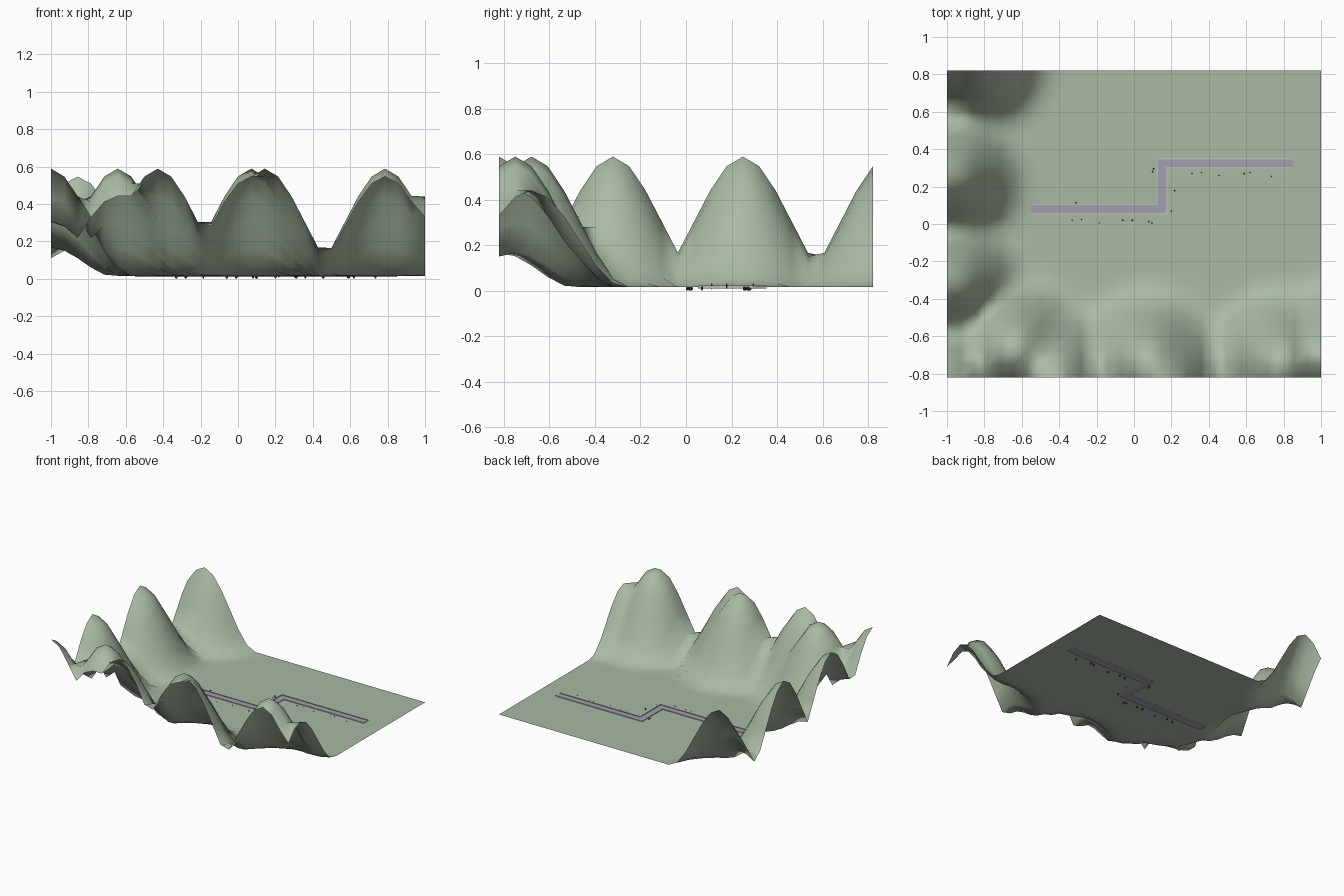
import bpy, bmesh, math, random
from mathutils import Vector, Matrix

if "Cube" in bpy.data.objects:
    bpy.data.objects.remove(bpy.data.objects["Cube"])

random.seed(4)
NX, NY, STEP = 28, 23, 2 / 28
GROUND, PEAK, RADIUS = 0.016, 0.573, 0.43


def material(name, rgb):
    m = bpy.data.materials.new(name)
    m.diffuse_color = (*rgb, 1)
    m.use_nodes = True
    m.node_tree.nodes["Principled BSDF"].inputs["Base Color"].default_value = m.diffuse_color
    return m


def add_object(name, bm, mat):
    mesh = bpy.data.meshes.new(name)
    bm.to_mesh(mesh)
    bm.free()
    mesh.materials.append(mat)
    ob = bpy.data.objects.new(name, mesh)
    bpy.context.collection.objects.link(ob)
    return ob


grass = material("grass", (0.40, 0.49, 0.37))
stone = material("path_stone", (0.36, 0.35, 0.43))
kerb = material("kerb_stone", (0.50, 0.52, 0.48))
dark = material("dark_rock", (0.06, 0.07, 0.06))

# Hill centres along the left and front edges
HILLS = [(-0.857, 0.893), (-1, 0.25), (-1, -0.321), (-1, -0.821),
         (-0.643, -0.679), (-0.429, -0.821), (0.071, -0.75),
         (0.143, -0.821), (0.786, -0.75), (1.143, -0.679)]


def height(x, y):
    d = min(math.hypot(x - hx, y - hy) for hx, hy in HILLS)
    t = max(0.0, 1 - d / RADIUS)
    return GROUND + PEAK * t * t * (3 - 2 * t)


# Terrain sheet: coarse grid raised by smooth falloff hills
bm = bmesh.new()
rows = []
for j in range(NY + 1):
    y = (j - NY / 2) * STEP
    rows.append([bm.verts.new(((i - NX / 2) * STEP, y, height((i - NX / 2) * STEP, y)))
                 for i in range(NX + 1)])
for j in range(NY):
    for i in range(NX):
        f = bm.faces.new((rows[j][i], rows[j][i + 1], rows[j + 1][i + 1], rows[j + 1][i]))
        f.smooth = True
add_object("terrain", bm, grass)


# Path and kerbs: mitred ribbons following a Z-shaped centre line
LINE = [Vector(p) for p in ((-0.55, 0.08), (0.15, 0.08), (0.15, 0.325), (0.85, 0.325))]


def offset_line(o):
    pts = []
    for k, p in enumerate(LINE):
        dirs = []
        if k > 0:
            dirs.append((p - LINE[k - 1]).normalized())
        if k < len(LINE) - 1:
            dirs.append((LINE[k + 1] - p).normalized())
        shift = sum((Vector((-d.y, d.x)) for d in dirs), Vector((0, 0)))
        pts.append(p + shift * o)
    return pts


def ribbon(name, o1, o2, z1, z2, mat):
    bm = bmesh.new()
    a, b = offset_line(o1), offset_line(o2)
    rings = [[bm.verts.new((p.x, p.y, z)) for p, z in ((u, z1), (v, z1), (v, z2), (u, z2))]
             for u, v in zip(a, b)]
    for r, s in zip(rings, rings[1:]):
        for k in range(4):
            n = (k + 1) % 4
            bm.faces.new((r[k], r[n], s[n], s[k]))
    bm.faces.new(rings[0])
    bm.faces.new(rings[-1][::-1])
    bmesh.ops.recalc_face_normals(bm, faces=bm.faces)
    return add_object(name, bm, mat)


ribbon("path", -0.021, 0.021, 0.010, 0.019, stone)
ribbon("left_kerb", 0.021, 0.028, 0.010, 0.022, kerb)
ribbon("right_kerb", -0.028, -0.021, 0.010, 0.022, kerb)

# Small rocks scattered beside the path, sunk into the ground
ROCKS = [(-0.33, 0.02), (-0.28, 0.025), (-0.185, 0.005), (-0.06, 0.02), (-0.01, 0.02),
         (0.08, 0.012), (0.096, 0.005), (0.2, 0.07), (0.1, 0.28), (0.31, 0.27),
         (0.36, 0.275), (0.455, 0.26), (0.59, 0.27), (0.62, 0.275), (0.735, 0.255)]
bm = bmesh.new()
for x, y in ROCKS:
    r = random.uniform(0.006, 0.010)
    m = (Matrix.Translation((x, y, 0.0095)) @ Matrix.Rotation(random.uniform(0, 3), 4, 'Z')
         @ Matrix.Diagonal((r, r * 0.75, 0.0095, 1)))
    bmesh.ops.create_icosphere(bm, subdivisions=1, radius=1, matrix=m)
add_object("rocks", bm, dark)

# Pebbles right against the kerb
bm = bmesh.new()
for x, y in [(-0.31, 0.113), (0.105, 0.295), (0.218, 0.178)]:
    m = Matrix.Translation((x, y, 0.02)) @ Matrix.Diagonal((0.004, 0.004, 0.014, 1))
    bmesh.ops.create_icosphere(bm, subdivisions=1, radius=1, matrix=m)
add_object("pebbles", bm, dark)
